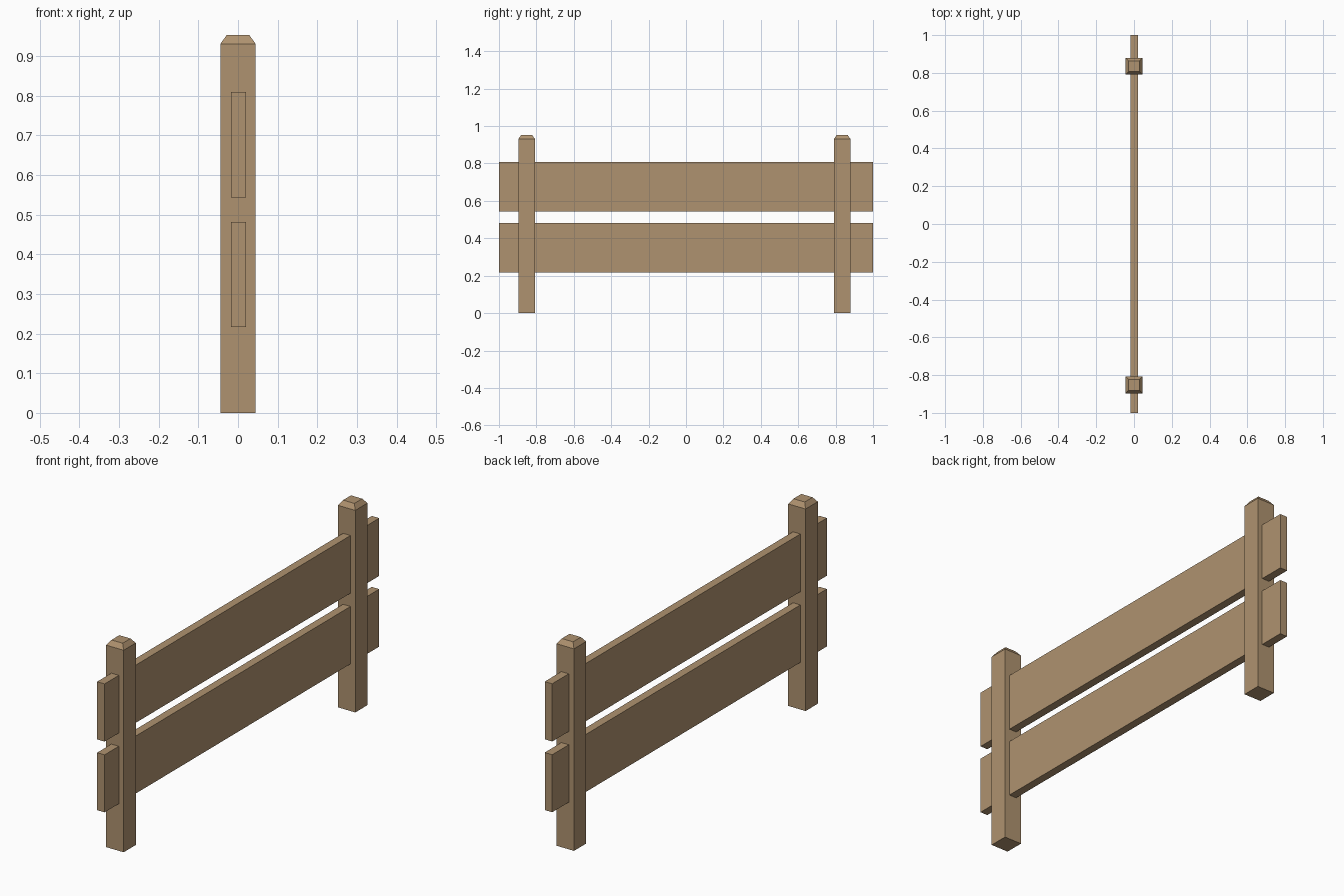
import bpy
import bmesh

if "Cube" in bpy.data.objects:
    bpy.data.objects.remove(bpy.data.objects["Cube"])

wood = bpy.data.materials.new("wood")
wood.diffuse_color = (0.43, 0.29, 0.16, 1)
wood.use_nodes = True
wood.node_tree.nodes["Principled BSDF"].inputs["Base Color"].default_value = wood.diffuse_color


def box(name, lo, hi, cap=0.0, inset=0.0):
    """Axis-aligned box, optionally with a tapered cap on top."""
    bm = bmesh.new()
    bmesh.ops.create_cube(bm, size=1)
    for v in bm.verts:
        v.co = [lo[i] + (v.co[i] + 0.5) * (hi[i] - lo[i]) for i in range(3)]
    if cap:
        bm.normal_update()
        top = max(bm.faces, key=lambda f: f.calc_center_median().z)
        bmesh.ops.inset_region(bm, faces=[top], thickness=inset)
        for v in top.verts:
            v.co.z += cap
    mesh = bpy.data.meshes.new(name)
    bm.to_mesh(mesh)
    bm.free()
    mesh.materials.append(wood)
    obj = bpy.data.objects.new(name, mesh)
    bpy.context.collection.objects.link(obj)


# Posts with chamfered tops
half = 0.0445
for name, y in (("front_post", -0.852), ("back_post", 0.835)):
    box(name, (-half, y - half, 0), (half, y + half, 0.931), cap=0.022, inset=0.0225)

# Rails running through both posts
for name, z0, z1 in (("lower_rail", 0.217, 0.482), ("upper_rail", 0.543, 0.809)):
    box(name, (-0.018, -1, z0), (0.02, 1, z1))
